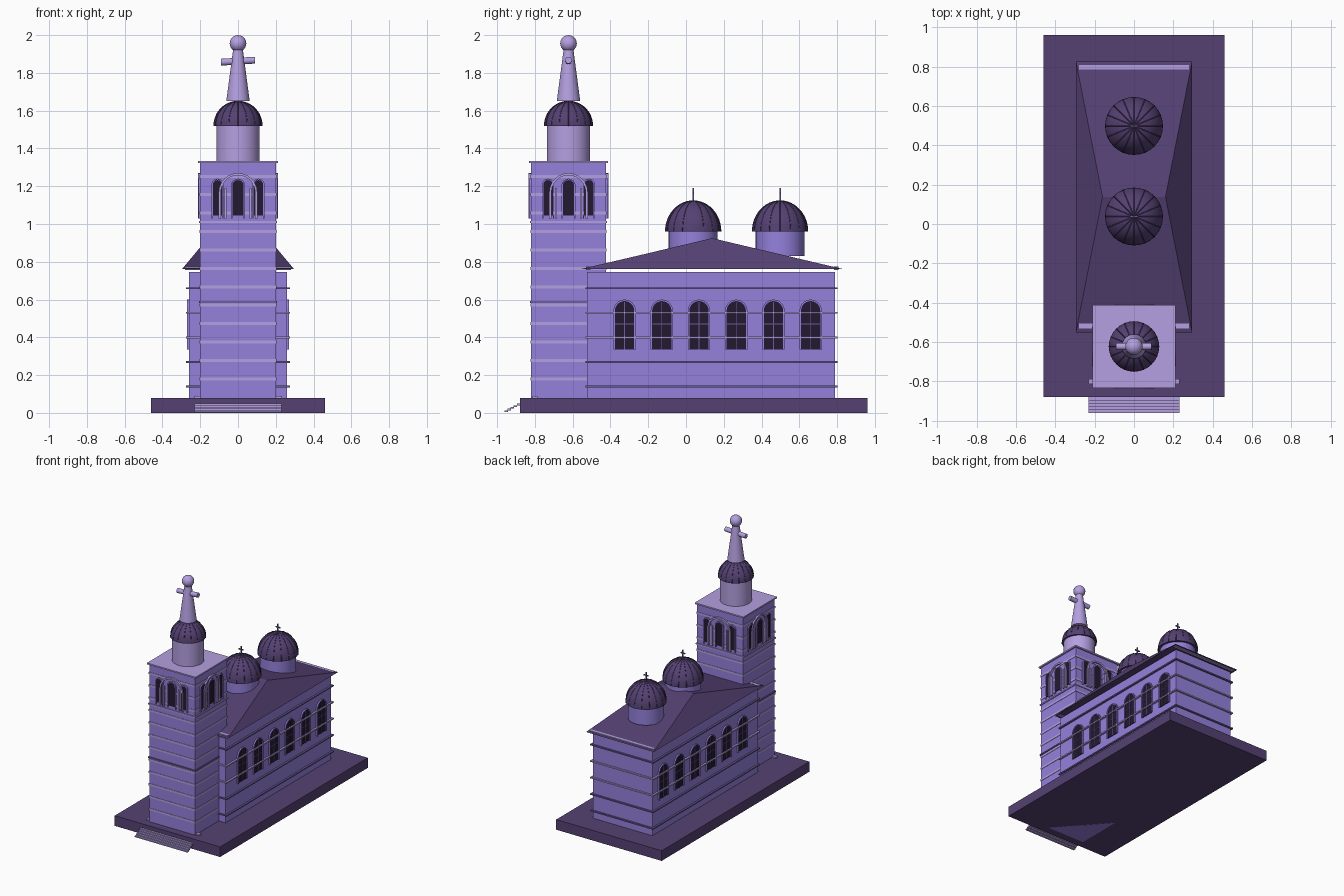
import bpy, bmesh, math
from mathutils import Matrix, Vector

if "Cube" in bpy.data.objects:
    bpy.data.objects.remove(bpy.data.objects["Cube"])


def material(name, c):
    m = bpy.data.materials.new(name)
    m.diffuse_color = (*c, 1)
    m.use_nodes = True
    m.node_tree.nodes["Principled BSDF"].inputs["Base Color"].default_value = m.diffuse_color
    return m


WALL = material("wall", (0.30, 0.22, 0.72))
LIGHT = material("light_trim", (0.46, 0.35, 0.75))
DARK = material("dark_roof", (0.09, 0.053, 0.17))
TRIM = material("trim", (0.16, 0.11, 0.34))
GLASS = material("glass", (0.017, 0.010, 0.03))


def finish(name, bm, mat, smooth=False):
    bmesh.ops.recalc_face_normals(bm, faces=bm.faces[:])
    me = bpy.data.meshes.new(name)
    bm.to_mesh(me)
    bm.free()
    ob = bpy.data.objects.new(name, me)
    bpy.context.collection.objects.link(ob)
    me.materials.append(mat)
    if smooth:
        bpy.ops.object.select_all(action='DESELECT')
        ob.select_set(True)
        bpy.context.view_layer.objects.active = ob
        bpy.ops.object.shade_smooth_by_angle(angle=math.radians(40))
    return ob


def box(name, lo, hi, mat):
    bm = bmesh.new()
    lo, hi = Vector(lo), Vector(hi)
    size = Matrix.Diagonal((*(hi - lo), 1))
    bmesh.ops.create_cube(bm, size=1, matrix=Matrix.Translation((lo + hi) / 2) @ size)
    return finish(name, bm, mat)


def lathe(name, profile, x, y, mat, n=32):
    """Spin an (r, z) profile around a vertical axis."""
    bm = bmesh.new()
    vs = [bm.verts.new((x + r, y, z)) for r, z in profile]
    es = [bm.edges.new(p) for p in zip(vs, vs[1:])]
    bmesh.ops.spin(bm, geom=vs + es, cent=(x, y, 0), axis=(0, 0, 1),
                   angle=math.tau, steps=n)
    bmesh.ops.remove_doubles(bm, verts=bm.verts[:], dist=1e-5)
    return finish(name, bm, mat, True)


def arch_line(w, z0, z1, n=12):
    r = w / 2
    arc = [(r * math.cos(math.pi * i / n), z1 - r + r * math.sin(math.pi * i / n))
           for i in range(n + 1)]
    return [(r, z0)] + arc + [(-r, z0)]


def arch(name, M, w, z0, z1, depth, mat, band=0):
    """Arched panel, or an arched surround of width band, standing off a wall."""
    bm = bmesh.new()
    outer = [bm.verts.new((u, 0, z)) for u, z in arch_line(w, z0, z1)]
    if band:
        inner = [bm.verts.new((u, 0, z))
                 for u, z in arch_line(w - 2 * band, z0, z1 - band)]
        for i in range(len(outer) - 1):
            bm.faces.new((outer[i], outer[i + 1], inner[i + 1], inner[i]))
    else:
        bm.faces.new(outer)
    ext = bmesh.ops.extrude_face_region(bm, geom=bm.faces[:])["geom"]
    bmesh.ops.translate(bm, vec=(0, -depth, 0),
                        verts=[g for g in ext if isinstance(g, bmesh.types.BMVert)])
    bm.transform(M)
    return finish(name, bm, mat)


def bar(name, M, lo, hi, mat):
    ob = box(name, lo, hi, mat)
    ob.data.transform(M)


def dome(name, y, z, r, h, mat, n=32):
    prof = [(r * math.cos(a), z + h * math.sin(a))
            for a in [math.pi / 2 * i / 12 for i in range(13)]]
    prof[-1] = (0, z + h)
    lathe(name, [(0, z)] + prof, 0, y, mat, n)
    # raised ribs following the dome
    cu = bpy.data.curves.new(name + "_ribs", 'CURVE')
    cu.dimensions = '3D'
    cu.bevel_depth = 0.0022
    cu.bevel_resolution = 0
    for k in range(16):
        a = math.tau * k / 16
        sp = cu.splines.new('POLY')
        sp.points.add(len(prof) - 1)
        for p, (pr, pz) in zip(sp.points, prof):
            p.co = (pr * math.cos(a), y + pr * math.sin(a), pz, 1)
    ob = bpy.data.objects.new(name + "_ribs", cu)
    cu.materials.append(mat)
    bpy.context.collection.objects.link(ob)


# plinth and entrance steps
box("plinth", (-.46, -.88, 0), (.46, .96, .08), DARK)
for i in range(5):
    y = -.96 + i * .016
    box("step", (-.23, y, .004 + i * .009), (.23, y + .018, .013 + i * .009), LIGHT)

# nave with string courses
box("nave", (-.26, -.525, .08), (.26, .79, .745), WALL)
for i in range(5):
    z = .14 + i * .13
    box("nave_course", (-.274, -.533, z - .005), (.274, .802, z + .005),
        LIGHT if i in (2, 3) else TRIM)

# hipped roof with a crosswise ridge, and end cornices
bm = bmesh.new()
b = [bm.verts.new(p) for p in [(-.295, -.55, .763), (.295, -.55, .763),
                               (.295, .825, .763), (-.295, .825, .763)]]
t = [bm.verts.new((s * .16, .138, .925)) for s in (-1, 1)]
for f in [b, (b[0], b[1], t[1], t[0]), (b[2], b[3], t[0], t[1]),
          (b[1], b[2], t[1]), (b[3], b[0], t[0])]:
    bm.faces.new(f)
finish("nave_roof", bm, DARK)
for y in (-.518, .796):
    box("end_cornice", (-.28, y - .012, .757), (.28, y + .012, .774), LIGHT)

# nave windows on both sides
for side in (-1, 1):
    for i in range(6):
        M = (Matrix.Translation((side * .26, -.325 + i * .197, 0))
             @ Matrix.Rotation(side * math.pi / 2, 4, 'Z'))
        arch("nave_window", M, .105, .335, .592, .004, GLASS)
        arch("nave_window_surround", M, .118, .335, .600, .011, WALL, .008)
        bar("window_mullion", M, (-.002, -.007, .335), (.002, 0, .588), TRIM)
        bar("window_bar", M, (-.05, -.007, .468), (.05, 0, .472), TRIM)

# bell tower with bands and ledges
TY = -.622
box("tower", (-.2, TY - .198, 0), (.2, TY + .198, 1.33), WALL)
for i in range(12):
    z = .18 + i * .0975
    box("tower_band", (-.203, TY - .201, z - .008), (.203, TY + .201, z + .008), LIGHT)
for z, m in ((.588, TRIM), (1.01, LIGHT)):
    box("tower_ledge", (-.207, TY - .205, z - .005), (.207, TY + .205, z + .005), m)
box("tower_top_slab", (-.212, TY - .21, 1.322), (.212, TY + .21, 1.333), LIGHT)
box("threshold", (-.232, -.812, .08), (.232, -.787, .09), LIGHT)

# belfry openings on all four faces
for k in range(4):
    M = (Matrix.Translation((0, TY, 0)) @ Matrix.Rotation(k * math.pi / 2, 4, 'Z')
         @ Matrix.Translation((0, -.199, 0)))
    for u, w in ((-.108, .05), (0, .06), (.108, .05)):
        Mu = M @ Matrix.Translation((u, 0, 0))
        arch("belfry_opening", Mu, w, 1.045, 1.232, .006, GLASS)
        arch("belfry_surround", Mu, w + .014, 1.03, 1.24, .010, WALL, .007)
    arch("belfry_arch", M, .205, 1.03, 1.27, .014, LIGHT, .012)
    for s in (-1, 1):
        bar("belfry_column", M, (s * .066 - .006, -.013, 1.03),
            (s * .066 + .006, 0, 1.19), LIGHT)

# tower drum, dome, spire and finial
lathe("tower_drum", [(0, 1.33), (.115, 1.33), (.115, 1.53), (0, 1.53)], 0, TY, LIGHT)
dome("tower_dome", TY, 1.52, .128, .13, DARK)
lathe("spire", [(0, 1.65), (.062, 1.65), (.025, 1.93), (0, 1.93)], 0, TY, LIGHT)
ball = [(.044 * math.sin(math.pi * i / 12), 1.956 - .044 * math.cos(math.pi * i / 12))
        for i in range(13)]
lathe("finial_ball", ball, 0, TY, LIGHT, 24)
bm = bmesh.new()
bmesh.ops.create_cone(bm, cap_ends=True, segments=16, radius1=.018, radius2=.018, depth=.18,
                      matrix=Matrix.Translation((0, TY, 1.862))
                      @ Matrix.Rotation(math.pi / 2 - .06, 4, 'Y'))
finish("spire_crossbar", bm, LIGHT, True)

# nave domes on drums with small crosses
for y, z0 in ((.038, .83), (.498, .83)):
    lathe("nave_drum", [(0, z0), (.13, z0), (.13, .965), (0, .965)], 0, y, WALL)
    dome("nave_dome", y, .96, .147, .163, DARK)
    box("cross_post", (-.004, y - .004, 1.115), (.004, y + .004, 1.19), TRIM)
    box("cross_arm", (-.02, y - .004, 1.16), (.02, y + .004, 1.168), TRIM)
